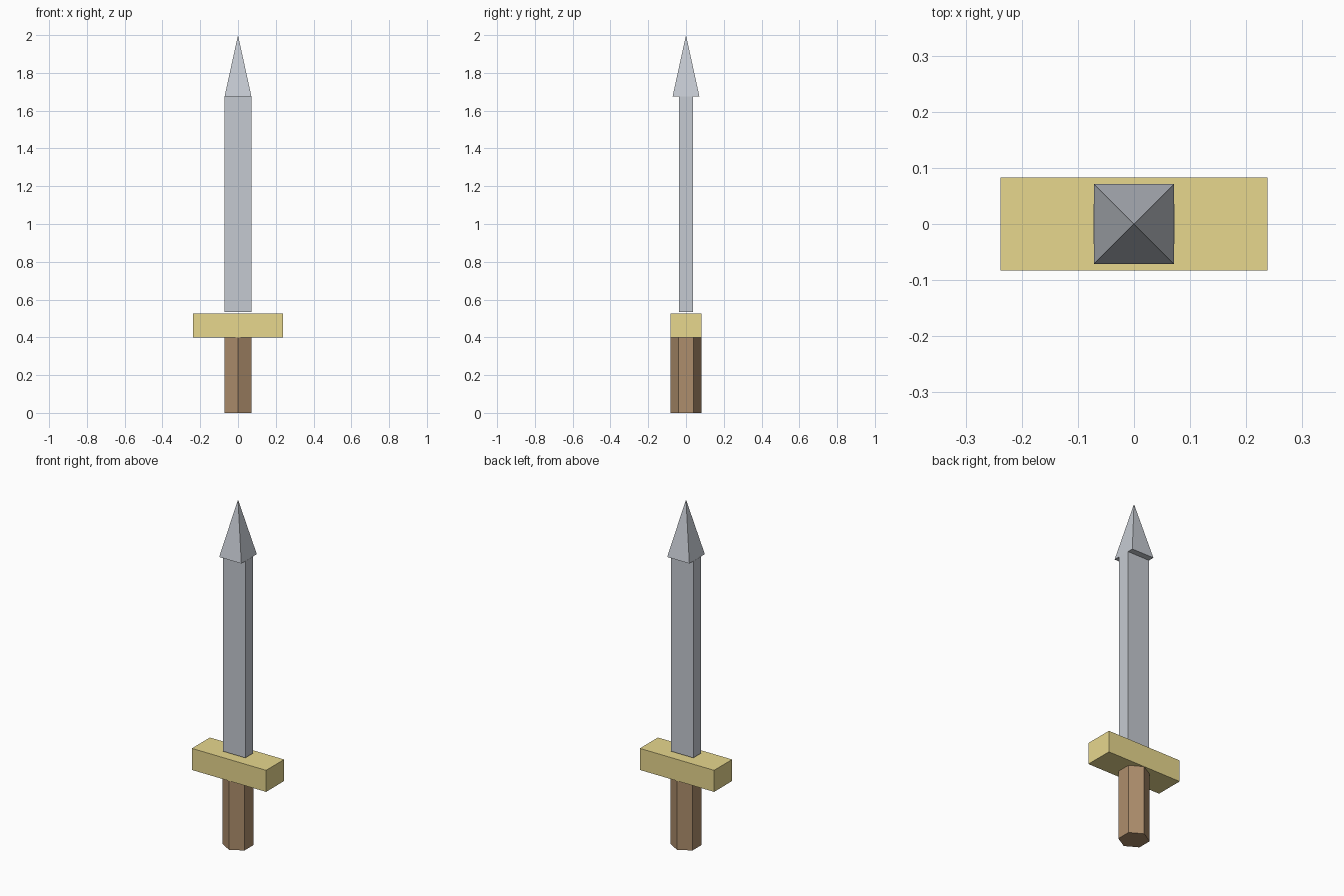
import bpy
from math import pi, sqrt

if "Cube" in bpy.data.objects:
    bpy.data.objects.remove(bpy.data.objects["Cube"])


def paint(obj, name, color):
    mat = bpy.data.materials.get(name) or bpy.data.materials.new(name)
    mat.diffuse_color = (*color, 1)
    mat.use_nodes = True
    mat.node_tree.nodes["Principled BSDF"].inputs["Base Color"].default_value = mat.diffuse_color
    obj.data.materials.append(mat)


def finish(obj, name, mat, color):
    obj.name = name
    bpy.ops.object.transform_apply(location=False, rotation=True, scale=True)
    paint(obj, mat, color)
    return obj


def box(name, width, depth, z0, z1, mat, color):
    bpy.ops.mesh.primitive_cube_add(size=1, location=(0, 0, (z0 + z1) / 2))
    obj = bpy.context.object
    obj.scale = (width, depth, z1 - z0)
    return finish(obj, name, mat, color)


def prism(name, sides, r_bottom, r_top, z0, z1, turn, mat, color):
    bpy.ops.mesh.primitive_cone_add(vertices=sides, radius1=r_bottom, radius2=r_top,
                                    depth=z1 - z0, location=(0, 0, (z0 + z1) / 2),
                                    rotation=(0, 0, turn))
    return finish(bpy.context.object, name, mat, color)


STEEL = ("steel", (0.56, 0.59, 0.64))
GOLD = ("gold", (0.80, 0.68, 0.27))
WOOD = ("wood", (0.42, 0.27, 0.15))

# Hexagonal grip, points facing front and back
prism("grip", 6, 0.082, 0.082, 0.0, 0.4, 0, *WOOD)

# Crossguard
box("crossguard", 0.476, 0.165, 0.4, 0.525, *GOLD)

# Flat blade, sitting just above the guard
box("blade", 0.144, 0.072, 0.535, 1.675, *STEEL)

# Square pyramid point, wider than the blade is thick
prism("blade_tip", 4, 0.071 * sqrt(2), 0, 1.675, 2.0, pi / 4, *STEEL)
